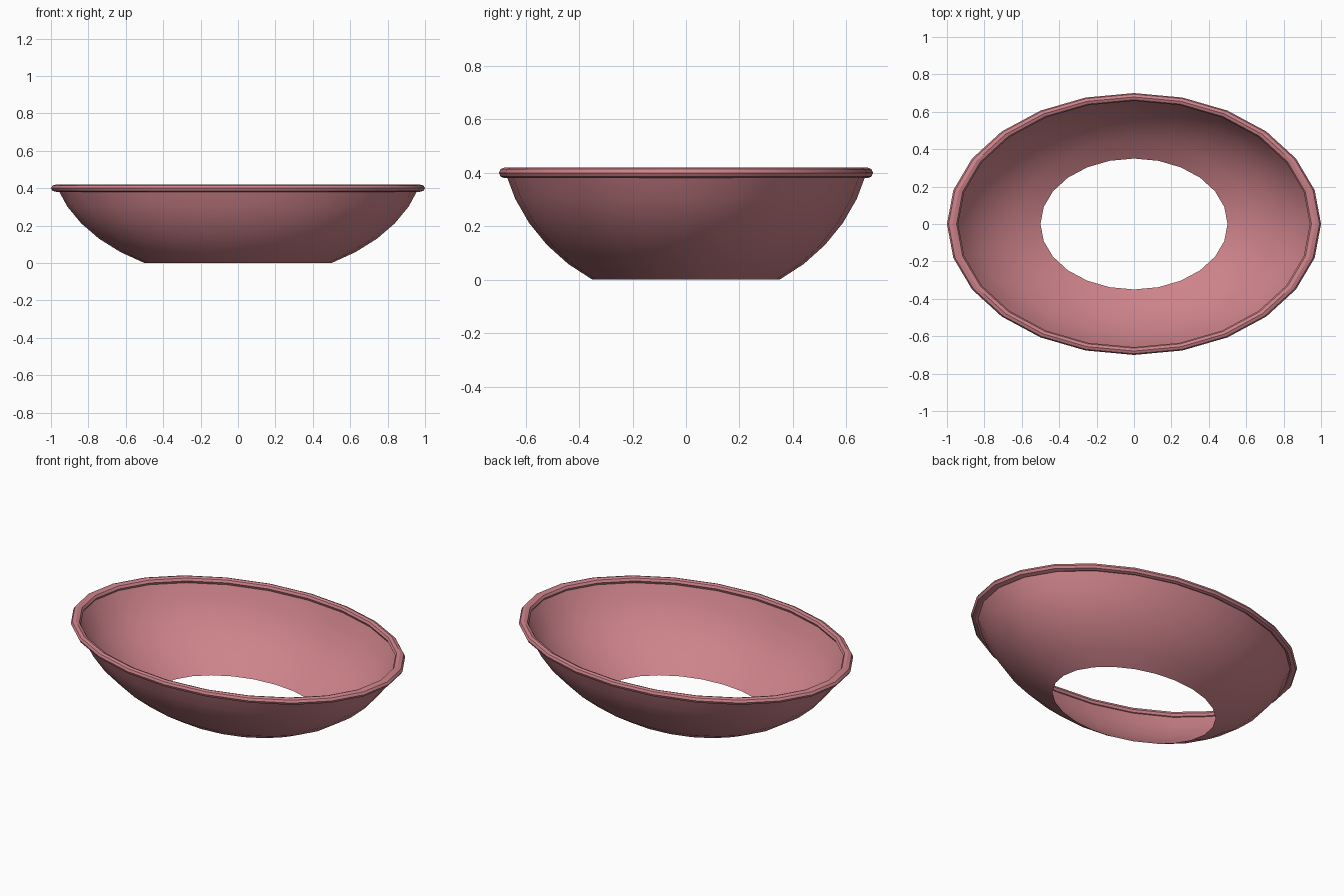
import bpy, bmesh, math

if "Cube" in bpy.data.objects:
    bpy.data.objects.remove(bpy.data.objects["Cube"], do_unlink=True)

SEGMENTS = 24
DEPTH = 0.70     # oval: y radius relative to x radius
HEIGHT = 0.66    # vertical squash of the spherical shell
RIM_Z = 0.40

rose = bpy.data.materials.new("dusty rose")
rose.use_nodes = True
colour = (0.61, 0.225, 0.255, 1)
rose.diffuse_color = colour
rose.node_tree.nodes["Principled BSDF"].inputs["Base Color"].default_value = colour


def lathe(name, profile, closed=False):
    """Sweep an (r, z) profile around an oval."""
    bm = bmesh.new()
    rings = []
    for r, z in profile:
        angles = [2 * math.pi * i / SEGMENTS for i in range(SEGMENTS)]
        rings.append([bm.verts.new((r * math.cos(a), r * DEPTH * math.sin(a), z)) for a in angles])
    pairs = list(zip(rings, rings[1:]))
    if closed:
        pairs.append((rings[-1], rings[0]))
    for low, high in pairs:
        for i in range(SEGMENTS):
            j = (i + 1) % SEGMENTS
            bm.faces.new((low[i], low[j], high[j], high[i]))
    mesh = bpy.data.meshes.new(name)
    bm.to_mesh(mesh)
    bm.free()
    mesh.materials.append(rose)
    obj = bpy.data.objects.new(name, mesh)
    bpy.context.collection.objects.link(obj)
    bpy.ops.object.select_all(action="DESELECT")
    obj.select_set(True)
    bpy.context.view_layer.objects.active = obj
    bpy.ops.object.shade_smooth_by_angle(angle=math.radians(30))
    return obj


# Open-bottomed shell: a band of a sphere between two latitudes
lats = [math.radians(a) for a in (60, 51, 42, 33, 24, 15)]
lathe("basin_shell", [(math.cos(a), HEIGHT * (math.sin(lats[0]) - math.sin(a))) for a in lats])

# Rolled rim
tube = [math.radians(45 * i) for i in range(8)]
lathe("rolled_rim", [(0.97 + 0.03 * math.cos(a), RIM_Z + 0.02 * math.sin(a)) for a in tube], closed=True)
